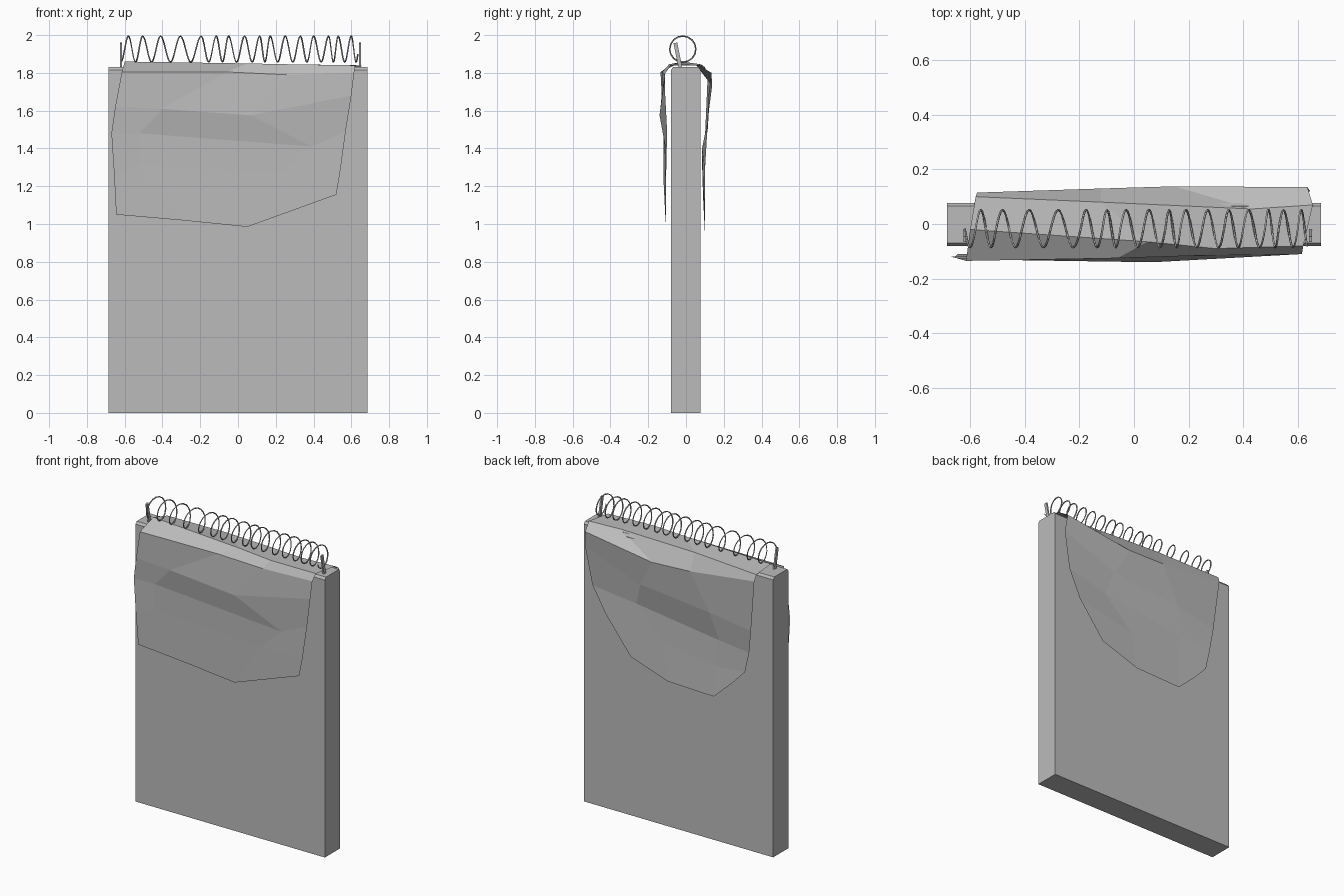
import bpy
import math
from mathutils import Euler

cube = bpy.data.objects.get("Cube")
if cube:
    bpy.data.objects.remove(cube)

# Single concrete colour
grey = bpy.data.materials.new("concrete_grey")
grey.use_nodes = True
colour = (0.5, 0.5, 0.5, 1)
grey.diffuse_color = colour
grey.node_tree.nodes["Principled BSDF"].inputs["Base Color"].default_value = colour


def add_object(name, data):
    obj = bpy.data.objects.new(name, data)
    bpy.context.collection.objects.link(obj)
    data.materials.append(grey)
    return obj


def add_mesh(name, verts, faces):
    mesh = bpy.data.meshes.new(name)
    mesh.from_pydata(verts, [], faces)
    mesh.update()
    return add_object(name, mesh)


def extrude_along_x(name, profile, half_length):
    """Closed prism from a (y, z) profile."""
    n = len(profile)
    verts = [(x, y, z) for x in (-half_length, half_length) for y, z in profile]
    faces = [(i, i + n, (i + 1) % n + n, (i + 1) % n) for i in range(n)]
    faces += [tuple(range(n)), tuple(reversed(range(n, n + n)))]
    return add_mesh(name, verts, faces)


def sheet(name, rows):
    """Faceted sheet through rows of equally many points."""
    columns = len(rows[0])
    verts = [point for row in rows for point in row]
    faces = []
    for r in range(len(rows) - 1):
        for c in range(columns - 1):
            a = r * columns + c
            faces.append((a, a + 1, a + 1 + columns, a + columns))
    return add_mesh(name, verts, faces)


# Wall panel with chamfered top edges
extrude_along_x("wall_panel", [(-.08, 0), (.077, 0), (.077, 1.815),
                               (.066, 1.83), (-.069, 1.83), (-.08, 1.815)], .685)

# Blanket draped over the wall: front fall, bottom to top
front_fall = [
    [(-.645, -.11, 1.05), (-.3, -.108, 1.02), (.05, -.105, .985), (.52, -.11, 1.155)],
    [(-.655, -.12, 1.25), (-.53, -.11, 1.31), (.24, -.11, 1.27), (.54, -.105, 1.27)],
    [(-.67, -.12, 1.48), (-.52, -.115, 1.48), (.39, -.11, 1.41), (.57, -.1, 1.49)],
    [(-.65, -.125, 1.62), (-.4, -.133, 1.61), (.07, -.14, 1.575), (.6, -.11, 1.68)],
    [(-.615, -.135, 1.805), (-.06, -.125, 1.805), (.26, -.115, 1.79), (.615, -.11, 1.8)],
    [(-.6, -.02, 1.86), (.05, -.065, 1.85), (.3, -.09, 1.845), (.62, -.08, 1.84)],
]
# Back fall, top to bottom
back_fall = [
    [(-.58, .1, 1.83), (-.12, .08, 1.845), (.43, .055, 1.84), (.655, .07, 1.84)],
    [(-.575, .115, 1.79), (-.12, .13, 1.74), (.15, .138, 1.73), (.635, .135, 1.8)],
    [(-.54, .1, 1.45), (-.25, .115, 1.5), (.25, .115, 1.55), (.645, .12, 1.69)],
    [(-.52, .09, 1.3), (-.3, .085, 1.32), (.3, .085, 1.4), (.6, .11, 1.45)],
    [(-.49, .09, 1.165), (-.27, .09, 1.15), (.1, .09, 1.2), (.51, .1, 1.28)],
    [(-.4, .098, 1.07), (-.27, .1, .95), (.06, .1, .96), (.33, .1, 1.05)],
]
sheet("draped_blanket", front_fall + back_fall)

# Coiled wire: one crest position per turn, unevenly stretched
crests = [-.58, -.505, -.41, -.305, -.195, -.115, -.05, .035,
          .115, .17, .25, .33, .4, .48, .53, .6, .65]
steps = 16
radius = .069
points = []
for start, end in zip(crests, crests[1:]):
    for s in range(steps):
        t = s / steps
        angle = t * math.tau
        points.append((start + (end - start) * t,
                       -.017 + radius * math.sin(angle),
                       1.926 + radius * math.cos(angle)))
# Lead-in quarter turn at the first end
lead = []
for s in range(-steps // 2, 0):
    angle = s / steps * math.tau
    lead.append((crests[0] + .08 * s / steps, -.017 + radius * math.sin(angle),
                 1.926 + radius * math.cos(angle)))
points = lead + points[:-steps // 4]

wire = bpy.data.curves.new("coiled_wire", "CURVE")
wire.dimensions = "3D"
wire.bevel_depth = .004
wire.bevel_resolution = 0
wire.use_fill_caps = True
spline = wire.splines.new("POLY")
spline.points.add(len(points) - 1)
for target, co in zip(spline.points, points):
    target.co = (*co, 1)
add_object("coiled_wire", wire)

# Leaning posts that hold the wire ends
for name, x in (("right_wire_post", -.62), ("left_wire_post", .646)):
    half = (.005, .01, .067)
    tilt = Euler((.2, 0, 0)).to_matrix()
    profile = [(-half[1], -half[2]), (half[1], -half[2]),
               (half[1], half[2]), (-half[1], half[2])]
    post = extrude_along_x(name, profile, half[0])
    for v in post.data.vertices:
        v.co = tilt @ v.co
    post.location = (x, -.043, 1.893)
